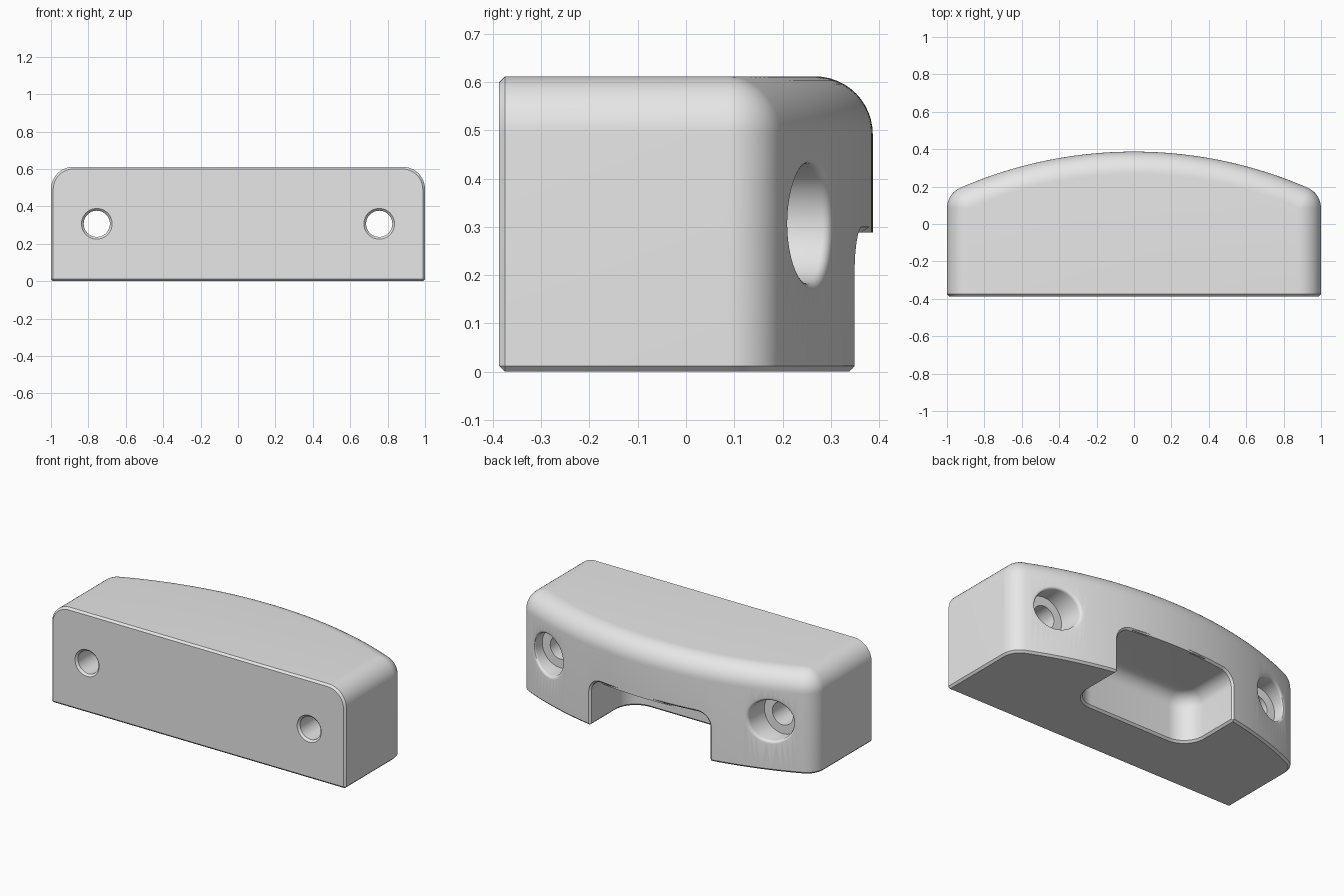
import bpy, bmesh
from math import sin, cos, pi, atan2, sqrt, radians

cube = bpy.data.objects.get("Cube")
if cube:
    bpy.data.objects.remove(cube, do_unlink=True)

HALF_X, HALF_Y, HEIGHT = 1.0, 0.387, 0.612
ROUND, CHAMFER, BOW = 0.12, 0.012, 2.33      # edge fillet, small chamfer, back radius
BOW_Y = HALF_Y - BOW                         # centre of the back curve


def back_y(x):
    return BOW_Y + sqrt(BOW * BOW - x * x)


def sweep(start, end, steps):
    return [start + (end - start) * i / steps for i in range(steps + 1)]


def loft(name, rings):
    """Closed solid skinned over rings of 3D points, with capped ends."""
    bm = bmesh.new()
    found = {}

    def vert(p):
        key = tuple(round(c, 5) for c in p)
        if key not in found:
            found[key] = bm.verts.new(p)
        return found[key]

    def face(points):
        vs = []
        for p in points:
            v = vert(p)
            if v not in vs:
                vs.append(v)
        if len(vs) > 2:
            bm.faces.new(vs)

    for a, b in zip(rings, rings[1:]):
        for i in range(len(a)):
            j = (i + 1) % len(a)
            face((a[i], a[j], b[j], b[i]))
    face(reversed(rings[0]))
    face(rings[-1])
    # Turn the solid outward, whichever way its rings run
    bm.normal_update()
    if bm.calc_volume(signed=True) < 0:
        bmesh.ops.reverse_faces(bm, faces=bm.faces[:])
    mesh = bpy.data.meshes.new(name)
    bm.to_mesh(mesh)
    bm.free()
    obj = bpy.data.objects.new(name, mesh)
    bpy.context.scene.collection.objects.link(obj)
    return obj


def volume(mesh):
    bm = bmesh.new()
    bm.from_mesh(mesh)
    result = bm.calc_volume(signed=True)
    bm.free()
    return result


def cut(obj, cutter):
    """Subtract cutter, moving to the next solver if a result is unsound."""
    cutter.hide_render = True
    before = volume(obj.data)
    mod = obj.modifiers.new("cut", 'BOOLEAN')
    mod.operation = 'DIFFERENCE'
    mod.object = cutter
    for solver in ('EXACT', 'MANIFOLD', 'FLOAT'):
        mod.solver = solver
        bpy.context.view_layer.update()
        graph = bpy.context.evaluated_depsgraph_get()
        mesh = bpy.data.meshes.new_from_object(obj.evaluated_get(graph), depsgraph=graph)
        if 0.7 * before < volume(mesh) < before:
            obj.data = mesh
            break
    obj.modifiers.remove(mod)
    bpy.data.objects.remove(cutter, do_unlink=True)


# Body: flat front, bowed back, filleted top and corners
corner_x = HALF_X - ROUND
corner_y = BOW_Y + sqrt((BOW - ROUND) ** 2 - corner_x ** 2)
turn = atan2(corner_y - BOW_Y, corner_x)


def body_ring(d, z, front):
    r = ROUND - d
    half = [(corner_x + r * cos(a), corner_y + r * sin(a), z) for a in sweep(0, turn, 10)]
    arc = [((BOW - d) * cos(a), BOW_Y + (BOW - d) * sin(a), z)
           for a in sweep(turn, pi - turn, 64)]
    edge = (HALF_X - d, CHAMFER - HALF_Y, z)
    right = [front, edge] + half
    left = [(-x, y, h) for x, y, h in reversed(right)]
    return right + arc[1:-1] + left


shoulder = HEIGHT - ROUND
inner = ROUND - CHAMFER
rings = [body_ring(CHAMFER, 0, (HALF_X - CHAMFER, CHAMFER - HALF_Y, 0)),
         body_ring(0, CHAMFER, (HALF_X - CHAMFER, -HALF_Y, CHAMFER))]
for t in sweep(0, pi / 2, 12):
    rings.append(body_ring(ROUND * (1 - cos(t)), shoulder + ROUND * sin(t),
                           (corner_x + inner * cos(t), -HALF_Y, shoulder + inner * sin(t))))
rings.append(body_ring(ROUND, HEIGHT, (corner_x, CHAMFER - HALF_Y, HEIGHT)))
body = loft("mounting_block", rings)

# Screw holes: chamfered shaft, counterbore and softened rim
HOLE_X, HOLE_Z, SHAFT, BORE, RIM = 0.755, 0.307, 0.07, 0.124, 0.016


def circle(cx, r, depth):
    pts = [(cx + r * cos(a), HOLE_Z + r * sin(a)) for a in sweep(0, 2 * pi, 48)[:-1]]
    return [(x, depth(x), z) for x, z in pts]


def flat(y):
    return lambda x: y


def screw_cutter(cx):
    out = [circle(cx, SHAFT + 3 * CHAMFER, flat(-HALF_Y - 2 * CHAMFER)),
           circle(cx, SHAFT, flat(CHAMFER - HALF_Y)),
           circle(cx, SHAFT, flat(0.14)),
           circle(cx, BORE, flat(0.14))]
    for t in sweep(0, pi / 2, 4):
        out.append(circle(cx, BORE + RIM * (1 - cos(t)),
                          lambda x, t=t: back_y(x) - RIM * (1 - sin(t))))
    out.append(circle(cx, BORE + RIM, flat(0.5)))
    return loft("screw_hole_cutter", out)


# Notch: open to the back and the underside, rounded inside
NOTCH_X, NOTCH_Y, NOTCH_Z, NOTCH_CORNER, NOTCH_FILLET = 0.405, -0.035, 0.288, 0.13, 0.08


def notch_ring(d, z):
    cx, cy, r = NOTCH_X - NOTCH_CORNER, NOTCH_Y + NOTCH_CORNER, NOTCH_CORNER - d
    right = [(NOTCH_X - d, 0.6, z)]
    right += [(cx + r * cos(a), cy - r * sin(a), z) for a in sweep(0, pi / 2, 10)]
    return right + [(-x, y, h) for x, y, h in reversed(right)]


rings = [notch_ring(-0.02 - CHAMFER, -0.02), notch_ring(0, CHAMFER)]
for t in sweep(0, pi / 2, 8):
    rings.append(notch_ring(NOTCH_FILLET * (1 - cos(t)),
                            NOTCH_Z - NOTCH_FILLET * (1 - sin(t))))
notch = loft("notch_cutter", rings)


# Chamfer where the notch meets the bowed back
def mouth_ring(o, shift):
    cx, cz, r = NOTCH_X - NOTCH_FILLET, NOTCH_Z - NOTCH_FILLET, NOTCH_FILLET + o
    right = [(NOTCH_X + o, -0.05)]
    right += [(cx + r * cos(a), cz + r * sin(a)) for a in sweep(0, pi / 2, 8)]
    top = [(x, cz + r) for x in sweep(cx, -cx, 24)[1:-1]]
    pts = right + top + [(-x, z) for x, z in reversed(right)]
    return [(x, back_y(x) + shift, z) for x, z in pts]


mouth = loft("notch_mouth_cutter", [mouth_ring(-0.01, -0.01 - CHAMFER),
                                    mouth_ring(0.01 + CHAMFER, 0.01)])

# Cut every opening out of the body
for cutter in (notch, mouth, screw_cutter(HOLE_X), screw_cutter(-HOLE_X)):
    cut(body, cutter)

# Single plain grey, smooth with crisp edges
grey = bpy.data.materials.new("light_grey")
grey.use_nodes = True
colour = (0.8, 0.8, 0.8, 1)
grey.diffuse_color = colour
grey.node_tree.nodes["Principled BSDF"].inputs["Base Color"].default_value = colour
body.data.materials.clear()
body.data.materials.append(grey)
body.data.shade_smooth()
body.data.set_sharp_from_angle(angle=radians(30))
